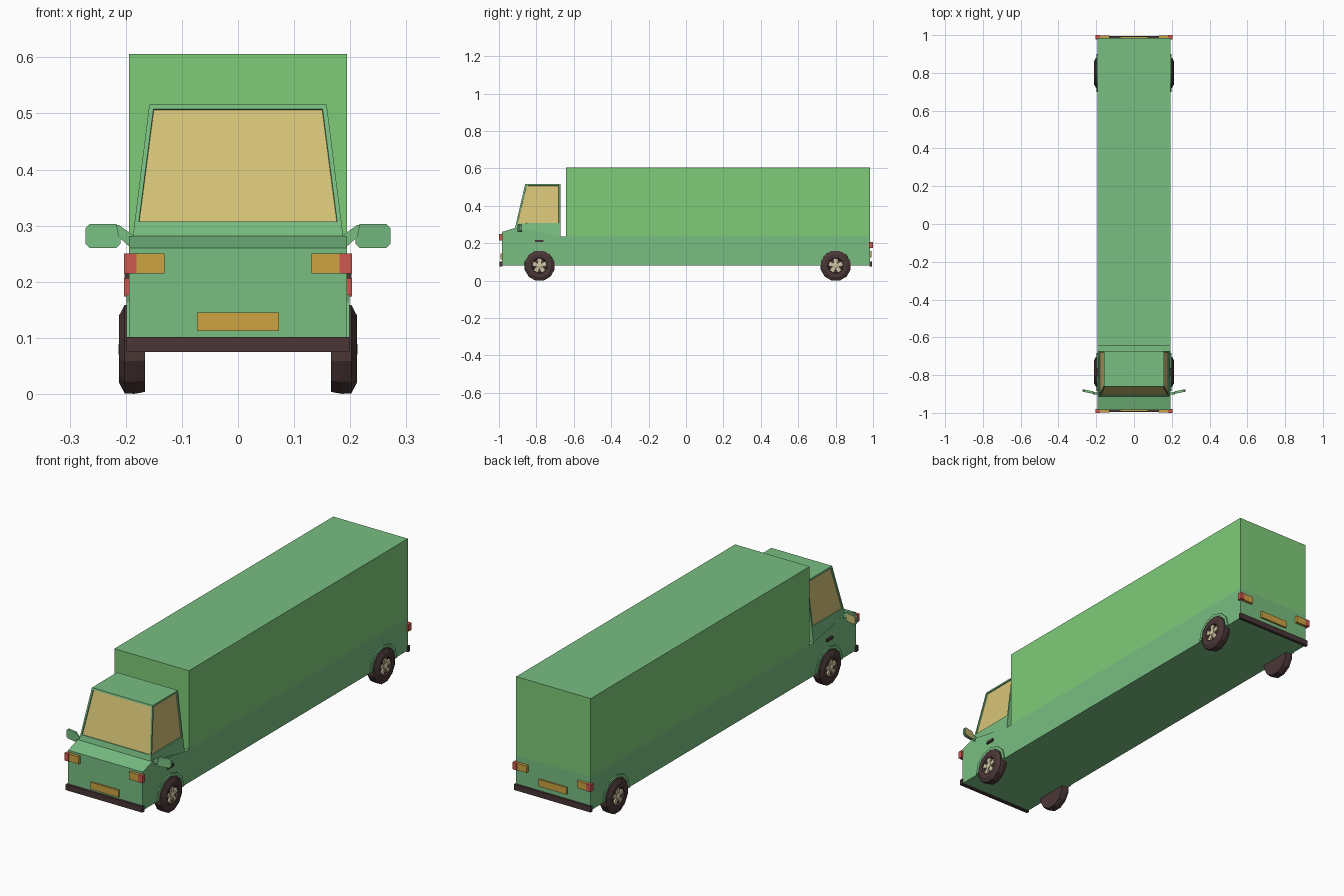
import bpy, bmesh, math
from mathutils import Vector

if "Cube" in bpy.data.objects:
    bpy.data.objects.remove(bpy.data.objects["Cube"])


def material(name, rgb):
    lin = [((c / 255 + 0.055) / 1.055) ** 2.4 for c in rgb]
    m = bpy.data.materials.new(name)
    m.diffuse_color = (*lin, 1)
    m.use_nodes = True
    m.node_tree.nodes["Principled BSDF"].inputs["Base Color"].default_value = m.diffuse_color
    return m


BODY = material("body green", (120, 190, 130))
CARGO = material("cargo green", (126, 203, 121))
DARK = material("dark rubber", (74, 54, 54))
ORANGE = material("amber", (204, 163, 66))
RED = material("lamp red", (205, 88, 80))
GLASS = material("tan glass", (215, 197, 120))
HUB = material("hub cream", (205, 196, 160))


def finish(name, bm, *mats):
    bmesh.ops.recalc_face_normals(bm, faces=bm.faces[:])
    me = bpy.data.meshes.new(name)
    bm.to_mesh(me)
    bm.free()
    for m in mats:
        me.materials.append(m)
    ob = bpy.data.objects.new(name, me)
    bpy.context.collection.objects.link(ob)
    return ob


def prism(name, pts, off, *mats):
    """Extrude a closed polygon of 3D points by an offset."""
    bm = bmesh.new()
    f = bm.faces.new([bm.verts.new(p) for p in pts])
    r = bmesh.ops.extrude_face_region(bm, geom=[f], use_keep_orig=True)
    vs = [g for g in r["geom"] if isinstance(g, bmesh.types.BMVert)]
    bmesh.ops.translate(bm, verts=vs, vec=Vector(off))
    return finish(name, bm, *mats)


def box(name, x, y, z, *mats):
    pts = [(x[0], y[0], z[0]), (x[1], y[0], z[0]), (x[1], y[1], z[0]), (x[0], y[1], z[0])]
    return prism(name, pts, (0, 0, z[1] - z[0]), *mats)


# lower body with sloping hood
W = 0.194
profile = [(-0.985, 0.08), (-0.985, 0.26), (-0.914, 0.282), (-0.67, 0.236), (0.985, 0.236), (0.985, 0.08)]
prism("lower_body", [(-W, y, z) for y, z in profile], (2 * W, 0, 0), BODY)

# cargo box, its roof in the body colour
cargo = box("cargo_box", (-W, W), (-0.642, 0.985), (0.236, 0.606), CARGO, BODY)
for p in cargo.data.polygons:
    p.material_index = 1 if p.normal.z > 0.5 else 0

# tapered cab with inset windows
bm = bmesh.new()
rings = []
for z, hw, yf in ((0.235, 0.193, -0.925), (0.3, 0.185, -0.91), (0.516, 0.158, -0.86)):
    rings.append([bm.verts.new(p) for p in ((-hw, yf, z), (hw, yf, z), (hw, -0.672, z), (-hw, -0.672, z))])
windows = []
for a, b in zip(rings, rings[1:]):
    for i in range(4):
        j = (i + 1) % 4
        f = bm.faces.new((a[i], a[j], b[j], b[i]))
        if a is rings[1] and i != 2:
            windows.append(f)
bm.faces.new(rings[0][::-1])
bm.faces.new(rings[2])
bm.normal_update()
for f in windows:
    bmesh.ops.inset_individual(bm, faces=[f], thickness=0.011, depth=0)
    bmesh.ops.inset_individual(bm, faces=[f], thickness=0.001, depth=-0.005)
    f.material_index = 1
finish("cab", bm, BODY, GLASS)

# bumpers and number plates
for end, y0, y1, zp in (("front", -0.996, -0.98, 0.112), ("rear", 0.98, 0.994, 0.125)):
    box(end + "_bumper", (-0.199, 0.199), (y0, y1), (0.075, 0.102), DARK)
    yp = (-0.993, -0.984) if end == "front" else (0.984, 0.993)
    box(end + "_plate", (-0.073, 0.073), yp, (zp, zp + 0.033), ORANGE)


def lathe(name, prof, sides, sx, yc, zc, mat):
    """Revolve (x, radius) points about a wheel axle."""
    bm = bmesh.new()
    loops = []
    for x, r in prof:
        angs = [2 * math.pi * (k + 0.5) / sides for k in range(sides)]
        loops.append([bm.verts.new((sx * x, yc + r * math.sin(a), zc - r * math.cos(a))) for a in angs])
    for a, b in zip(loops, loops[1:]):
        for k in range(sides):
            n = (k + 1) % sides
            bm.faces.new((a[k], a[n], b[n], b[k]))
    bm.faces.new(loops[0])
    bm.faces.new(loops[-1])
    return finish(name, bm, mat)


for s, side in ((-1, "left"), (1, "right")):
    # corner lamps: amber inner half, red wrapping the corner
    for end, ya, yb, z in (("front", -1.0, -0.98, (0.215, 0.25)), ("rear", 0.978, 1.0, (0.174, 0.207))):
        inner = (ya + 0.002, yb) if end == "front" else (ya, yb - 0.002)
        box(f"{end}_amber_lamp_{side}", (s * 0.131, s * 0.181), inner, z, ORANGE)
        box(f"{end}_red_lamp_{side}", (s * 0.181, s * 0.203), (ya, yb), z, RED)

    # door handle
    box(f"door_handle_{side}", (s * 0.19, s * 0.202), (-0.806, -0.763), (0.206, 0.218), DARK)

    # mirror: chamfered shell, arm and glass plate facing back
    shape = [(0.209, 0.268), (0.217, 0.26), (0.264, 0.26), (0.272, 0.268),
             (0.272, 0.295), (0.264, 0.303), (0.217, 0.303), (0.209, 0.295)]
    skew = lambda x: -0.902 + (x - 0.2) * 0.2
    prism(f"mirror_{side}", [(s * x, skew(x), z) for x, z in shape], (0, 0.011, 0), BODY)
    glass = [(0.24 + (x - 0.24) * 0.85, 0.2815 + (z - 0.2815) * 0.82) for x, z in shape]
    prism(f"mirror_glass_{side}", [(s * x, skew(x) + 0.01, z) for x, z in glass], (0, 0.003, 0), GLASS)
    arm = [(0.183, 0.268), (0.212, 0.272), (0.217, 0.302), (0.183, 0.28)]
    arm = [(0.18, 0.262), (0.193, 0.262), (0.213, 0.28), (0.217, 0.301), (0.212, 0.301), (0.18, 0.278)]
    prism(f"mirror_arm_{side}", [(s * x, -0.902, z) for x, z in arm], (0, 0.009, 0), BODY)

    for yc, end in ((-0.783, "front"), (0.8, "rear")):
        # wheel arch flare
        ring = []
        for r, order in ((0.1, range(7)), (0.086, range(6, -1, -1))):
            for k in order:
                a = math.pi * k / 6
                ring.append((s * 0.19, yc + r * math.cos(a), 0.081 + 0.96 * r * math.sin(a)))
        prism(f"{end}_wheel_arch_{side}", ring, (s * 0.009, 0, 0), BODY)

        # tyre with recessed centre
        tyre = [(0.166, 0.079), (0.185, 0.0825), (0.202, 0.0815), (0.212, 0.062), (0.21, 0.042), (0.2, 0.037)]
        lathe(f"{end}_tyre_{side}", tyre, 12, s, yc, 0.08, DARK)

        # hub with five spokes
        lathe(f"{end}_hub_{side}", [(0.195, 0.015), (0.21, 0.015), (0.213, 0.009)], 10, s, yc, 0.08, HUB)
        for k in range(5):
            a = 2 * math.pi * k / 5 + math.pi / 2
            quad = []
            for r, w in ((0.01, -0.008), (0.038, -0.011), (0.038, 0.011), (0.01, 0.008)):
                quad.append((s * 0.196, yc + r * math.cos(a) - w * math.sin(a),
                             0.08 + r * math.sin(a) + w * math.cos(a)))
            prism(f"{end}_spoke_{side}_{k}", quad, (s * 0.012, 0, 0), HUB)
